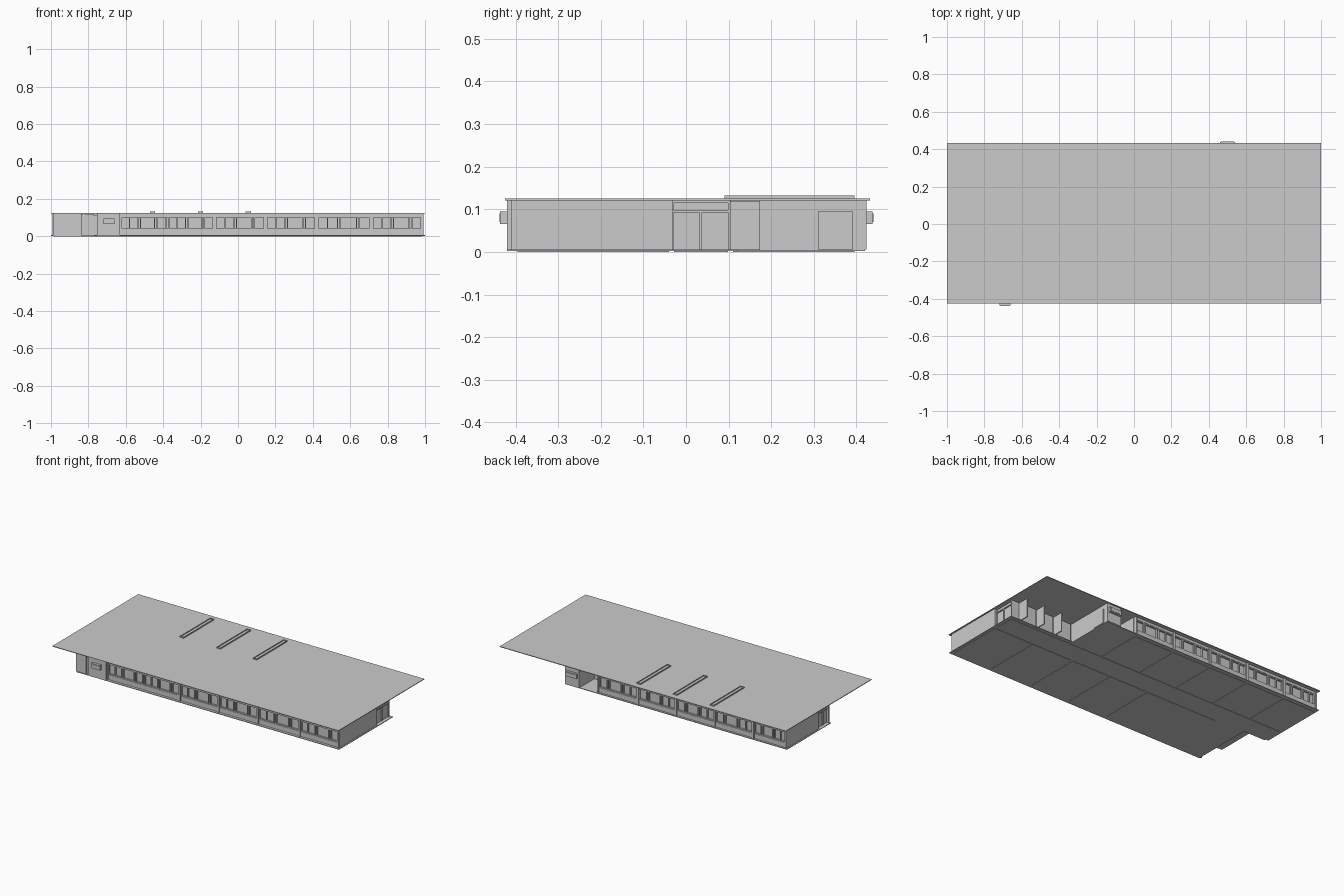
import bpy, bmesh

if "Cube" in bpy.data.objects:
    bpy.data.objects.remove(bpy.data.objects["Cube"])

TOP = 0.121      # underside of roof
BASE = 0.006     # top of floor slab


def boxes(name, items):
    """One object from a list of (x0, x1, y0, y1, z0, z1) boxes."""
    bm = bmesh.new()
    for x0, x1, y0, y1, z0, z1 in items:
        vs = bmesh.ops.create_cube(bm, size=1)["verts"]
        for v in vs:
            v.co.x = x1 if v.co.x > 0 else x0
            v.co.y = y1 if v.co.y > 0 else y0
            v.co.z = z1 if v.co.z > 0 else z0
    me = bpy.data.meshes.new(name)
    bm.to_mesh(me)
    bm.free()
    ob = bpy.data.objects.new(name, me)
    bpy.context.collection.objects.link(ob)
    return ob


def span(y_out, depth0, depth1, side):
    """Y range going inward from an outer face; side is -1 front, +1 back."""
    a, b = y_out - side * depth0, y_out - side * depth1
    return min(a, b), max(a, b)


def facade(prefix, side, y_out, edges):
    """Long classroom wall: sill, lintel, piers, window frames and panes."""
    lo, hi = edges[0], edges[-1]
    wall = span(y_out, 0, 0.018, side)
    boxes(prefix + "_sill", [(lo, hi, *wall, BASE, 0.036)])
    boxes(prefix + "_lintel", [(lo, hi, *wall, 0.105, TOP)])
    boxes(prefix + "_glass", [(lo, hi, *span(y_out, 0.012, 0.015, side), 0.036, 0.105)])
    piers, frames = [], []
    for i, e in enumerate(edges):
        w0 = e if i == 0 else e - 0.008
        w1 = e if i == len(edges) - 1 else e + 0.008
        piers.append((w0, w1, *span(y_out, -0.006, 0.018, side), BASE, TOP))
    fy = span(y_out, 0.002, 0.014, side)
    for a, b in zip(edges, edges[1:]):
        n = max(1, round((b - a) / 0.27))
        step = (b - a) / n
        for k in range(n):
            s = a + k * step
            for f in (0.03, 0.2, 0.38, 0.43, 0.73, 0.78, 0.97):
                c = s + f * step
                frames.append((c - 0.003, c + 0.003, *fy, 0.036, 0.105))
        for z in (0.036, 0.1):
            frames.append((a, b, *fy, z, z + 0.005))
    boxes(prefix + "_piers", piers)
    boxes(prefix + "_window_frames", frames)


# Roof sheet and three long rooflights with raised rims
boxes("roof", [(-1, 1, -0.425, 0.432, TOP, 0.125)])
rims = []
for x in (-0.457, -0.2, 0.055):
    a, b, c, d = x - 0.014, x + 0.014, 0.09, 0.395
    t = 0.004
    rims += [(a, a + t, c, d, 0.124, 0.132), (b - t, b, c, d, 0.124, 0.132),
             (a, b, c, c + t, 0.124, 0.132), (a, b, d - t, d, 0.124, 0.132),
             (a, b, c, d, 0.124, 0.127)]
boxes("rooflights", rims)

# Floor slab with the two notched corners
boxes("floor_slab", [(-0.83, 1, -0.42, -0.02, 0.002, BASE),
                     (-1, 1, -0.02, 0.12, 0.002, BASE),
                     (-1, 0.55, 0.12, 0.42, 0.002, BASE)])

# Room floor plates seen from below
front_edges = [-0.63, -0.125, 0.147, 0.42, 0.713, 0.99]
back_edges = [-0.99, -0.755, -0.485, -0.215, 0.05, 0.33]
plates = [(a + 0.006, b - 0.006, -0.395, -0.04, 0, 0.003)
          for a, b in zip(front_edges, front_edges[1:])]
plates += [(a + 0.006, b - 0.006, 0.11, 0.395, 0, 0.003)
           for a, b in zip(back_edges, back_edges[1:])]
plates.append((-0.98, 0.98, -0.028, 0.098, 0, 0.003))
boxes("room_floors", plates)

# Window walls
facade("front", -1, -0.404, front_edges)
facade("back", 1, 0.408, back_edges)

# Solid end walls
boxes("right_end_wall", [(0.975, 0.992, -0.404, -0.03, BASE, TOP)])
boxes("left_end_wall", [(-0.992, -0.975, 0.09, 0.408, BASE, TOP)])

# Corridor walls and classroom partitions
boxes("corridor_walls", [(-0.83, 0.98, -0.035, -0.025, BASE, TOP),
                         (-0.98, 0.55, 0.095, 0.105, BASE, TOP)])
parts = [(x - 0.005, x + 0.005, -0.39, -0.03, BASE, TOP) for x in front_edges[:-1]]
parts += [(x - 0.005, x + 0.005, 0.1, 0.393, BASE, TOP) for x in back_edges[1:]]
boxes("partitions", parts)


# Corridor end doors, one at each end of the building
def end_door(name, x, out, y0, y1):
    def rng(a, b):
        return tuple(sorted((x + out * a, x + out * b)))
    f = rng(-0.012, 0.004)
    boxes(name, [(*rng(-0.008, -0.002), y0, y1, BASE, TOP),
                 (*f, y0, y0 + 0.006, BASE, TOP), (*f, y1 - 0.006, y1, BASE, TOP),
                 (*f, y0, y1, 0.092, 0.098), (*f, y0, y1, 0.115, TOP),
                 (*f, (y0 + y1) / 2 - 0.003, (y0 + y1) / 2 + 0.003, BASE, 0.095)])


end_door("right_corridor_doors", 0.98, 1, -0.035, 0.105)
end_door("left_corridor_doors", -0.98, -1, -0.02, 0.09)

# Front left stair block beside the open corner
boxes("front_block_walls", [(-0.755, -0.63, -0.42, -0.404, BASE, TOP),
                            (-0.83, -0.815, -0.41, -0.02, BASE, TOP),
                            (-0.64, -0.63, -0.42, -0.03, BASE, TOP),
                            (-0.99, -0.83, -0.02, -0.008, BASE, TOP)])
boxes("front_entrance_panel", [(-0.84, -0.77, -0.416, -0.41, 0.003, 0.12),
                               (-0.77, -0.755, -0.41, -0.405, 0.003, 0.11)])
boxes("front_corner_door", [(-0.955, -0.87, -0.024, -0.018, BASE, 0.095)])
boxes("door_handle", [(-0.884, -0.879, -0.03, -0.024, 0.04, 0.06)])

# Back right block beside the open corner
boxes("back_block_walls", [(0.45, 0.55, 0.408, 0.424, BASE, TOP),
                           (0.538, 0.55, 0.1, 0.424, BASE, TOP),
                           (0.45, 0.46, 0.27, 0.424, BASE, TOP),
                           (0.33, 0.46, 0.262, 0.272, BASE, TOP)])
boxes("back_side_door", [(0.548, 0.554, 0.31, 0.392, BASE, 0.095)])

# Row of entrance leaves under the open back corner
boxes("entrance_wall", [(0.55, 0.98, 0.095, 0.105, BASE, TOP)])
leaves = []
for i in range(3):
    x = 0.56 + i * 0.125
    leaves += [(x, x + 0.118, 0.105, 0.112, BASE, 0.118),
               (x + 0.112, x + 0.118, 0.105, 0.174, 0.004, 0.12)]
boxes("entrance_leaves", leaves)

# Plain sign boards on both blocks
boxes("front_sign", [(-0.72, -0.66, -0.436, -0.419, 0.065, 0.095)])
boxes("back_sign", [(0.46, 0.54, 0.423, 0.438, 0.065, 0.095)])
for n, b in (("front_sign_face", (-0.714, -0.666, -0.438, -0.435, 0.07, 0.09)),
             ("back_sign_face", (0.466, 0.534, 0.437, 0.44, 0.07, 0.09))):
    boxes(n, [b])
